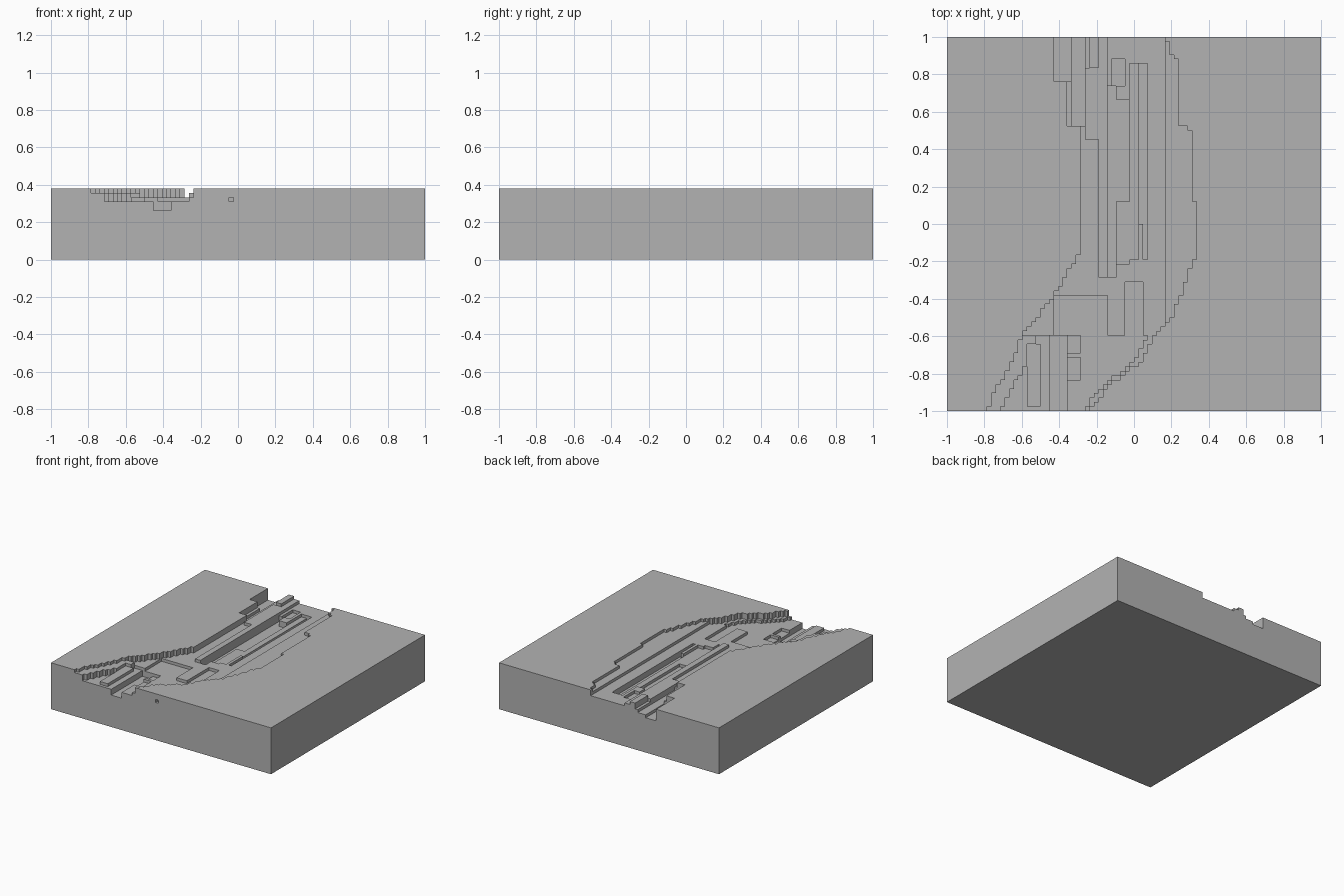
import bpy
import bmesh

cube = bpy.data.objects.get("Cube")
if cube:
    bpy.data.objects.remove(cube, do_unlink=True)

# The slab is a grid of small cubic cells, carved down in whole steps
COLUMNS = 84
LAYERS = 16
CELL = 2 / COLUMNS

# Valley outline: y, left bank, right bank (linear between points)
BANKS = [
    (1.0, -.43, .17), (.9, -.43, .2), (.89, -.43, .23), (.77, -.43, .23),
    (.76, -.36, .23), (.53, -.36, .23), (.52, -.29, .23), (.51, -.29, .31),
    (.13, -.29, .31), (.12, -.29, .33), (-.16, -.29, .33), (-.38, -.43, .25),
    (-.5, -.52, .2), (-.6, -.6, .1), (-.74, -.65, .03), (-.85, -.72, -.12),
    (-1.0, -.79, -.25),
]

# Valley floor terraces: x from, x to, y from, y to, depth in cells
TERRACES = [
    (-.43, -.335, .76, 1, 4), (-.335, -.26, .52, 1, 3),
    (-.26, -.2, .46, .83, 1), (-.24, -.2, .83, 1, 0),
    (-.2, -.145, -.28, 1, 1), (-.145, -.1, -.28, .74, 4),
    (-.1, -.025, .12, .67, 4), (-.1, -.025, -.21, .12, 3),
    (-.12, -.05, .74, .89, 3), (-.025, .02, -.19, .86, 3),
    (.02, .045, 0, .86, 4), (.045, .07, -.19, .86, 4),
    (-.43, -.145, -.6, -.38, 3), (-.455, -.36, -1, -.6, 5),
    (-.36, -.29, -.69, -.6, 4), (-.36, -.29, -.83, -.71, 4),
    (-.29, -.145, -.85, -.38, 3), (-.05, .045, -.64, -.305, 3),
    (-.57, -.5, -.97, -.64, 2),
]


def banks_at(y):
    for (ya, la, ra), (yb, lb, rb) in zip(BANKS, BANKS[1:]):
        if yb <= y <= ya:
            t = (ya - y) / (ya - yb)
            return la + t * (lb - la), ra + t * (rb - ra)


def depth_at(x, y):
    left, right = banks_at(y)
    if not left < x < right:
        return 0
    for x_from, x_to, y_from, y_to, depth in TERRACES:
        if x_from < x < x_to and y_from < y < y_to:
            return depth
    # Shallow shelf along the right bank, and beside the mouth on the left
    if x > .165 or (y < -.6 and x < left + .08):
        return 1
    # The mouth of the valley is deeper
    return 3 if y < -.6 and x < right - .03 else 2


def centre(index):
    return (index + .5) * CELL - 1


heights = [[LAYERS - depth_at(centre(i), centre(j)) for j in range(COLUMNS)]
           for i in range(COLUMNS)]

# One-cell hole in the front face
HOLE = (40, 0, 13)


def solid(i, j, k):
    if not (0 <= i < COLUMNS and 0 <= j < COLUMNS and k >= 0):
        return False
    return k < heights[i][j] and (i, j, k) != HOLE


# Build only the exposed sides of the cells
bm = bmesh.new()
corners = {}


def corner(key):
    if key not in corners:
        corners[key] = bm.verts.new((key[0] * CELL - 1, key[1] * CELL - 1,
                                     key[2] * CELL))
    return corners[key]


def add_side(cell, axis, sign):
    u, v = (axis + 1) % 3, (axis + 2) % 3
    ring = []
    for du, dv in ((0, 0), (1, 0), (1, 1), (0, 1)):
        key = list(cell)
        key[axis] += sign > 0
        key[u] += du
        key[v] += dv
        ring.append(corner(tuple(key)))
    bm.faces.new(ring if sign > 0 else ring[::-1])


for i in range(COLUMNS):
    for j in range(COLUMNS):
        for k in range(LAYERS):
            if not solid(i, j, k):
                continue
            for axis in range(3):
                for sign in (-1, 1):
                    beside = [i, j, k]
                    beside[axis] += sign
                    if not solid(*beside):
                        add_side((i, j, k), axis, sign)

# Merge the coplanar cell sides into large flat faces
bmesh.ops.dissolve_limit(bm, angle_limit=.01, verts=bm.verts[:],
                         edges=bm.edges[:])

mesh = bpy.data.meshes.new("carved_valley_block")
bm.to_mesh(mesh)
bm.free()

# Plain grey stone
stone = bpy.data.materials.new("plain_grey")
stone.use_nodes = True
grey = (.45, .45, .45, 1)
stone.diffuse_color = grey
stone.node_tree.nodes["Principled BSDF"].inputs["Base Color"].default_value = grey
mesh.materials.append(stone)

block = bpy.data.objects.new("carved_valley_block", mesh)
bpy.context.collection.objects.link(block)
